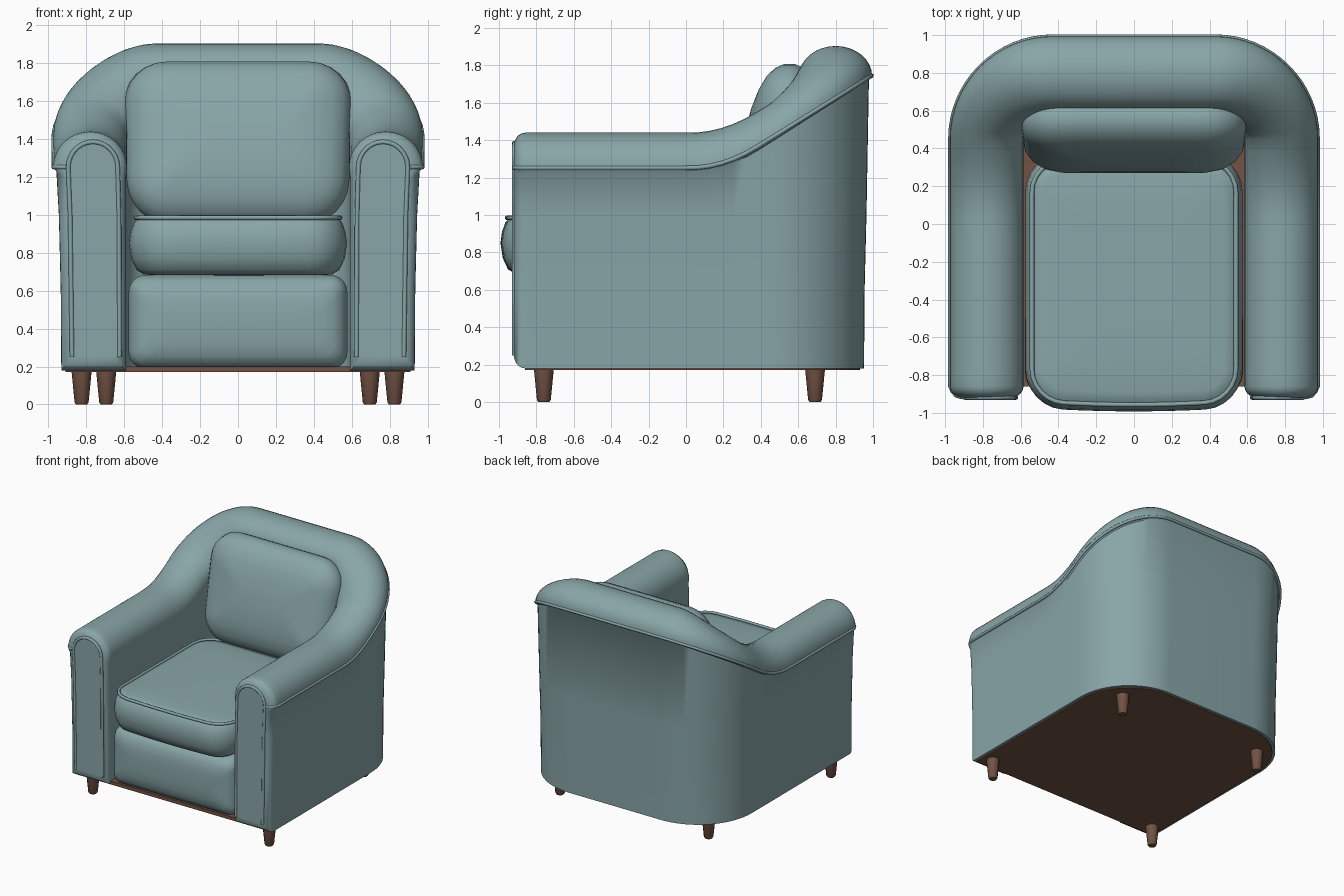
import bpy, bmesh, math
from mathutils import Vector as V

if "Cube" in bpy.data.objects:
    bpy.data.objects.remove(bpy.data.objects["Cube"])

def material(name, rgb):
    m = bpy.data.materials.new(name)
    m.diffuse_color = (*rgb, 1)
    m.use_nodes = True
    m.node_tree.nodes["Principled BSDF"].inputs["Base Color"].default_value = m.diffuse_color
    return m

FABRIC = material("fabric", (0.25, 0.38, 0.39))
WOOD = material("wood", (0.17, 0.085, 0.058))

def loft(name, rings, mat, angle=40):
    """Skin closed rings in order and cap both ends."""
    bm = bmesh.new()
    rows = [[bm.verts.new(p) for p in r] for r in rings]
    n = len(rows[0])
    for a, b in zip(rows, rows[1:]):
        for i in range(n):
            j = (i + 1) % n
            bm.faces.new((a[i], a[j], b[j], b[i]))
    bm.faces.new(rows[0][::-1])
    bm.faces.new(rows[-1])
    bmesh.ops.recalc_face_normals(bm, faces=bm.faces)
    me = bpy.data.meshes.new(name)
    bm.to_mesh(me)
    bm.free()
    ob = bpy.data.objects.new(name, me)
    bpy.context.collection.objects.link(ob)
    me.materials.append(mat)
    bpy.ops.object.select_all(action='DESELECT')
    ob.select_set(True)
    bpy.context.view_layer.objects.active = ob
    bpy.ops.object.shade_smooth_by_angle(angle=math.radians(angle))
    return ob

def piping(name, pts, radius=0.012, cyclic=False):
    cu = bpy.data.curves.new(name, 'CURVE')
    cu.dimensions = '3D'
    cu.bevel_depth, cu.bevel_resolution, cu.use_fill_caps = radius, 2, True
    sp = cu.splines.new('POLY')
    sp.points.add(len(pts) - 1)
    for p, c in zip(sp.points, pts):
        p.co = (*c, 1)
    sp.use_cyclic_u = cyclic
    cu.materials.append(FABRIC)
    bpy.context.collection.objects.link(bpy.data.objects.new(name, cu))

def outline(hw, hh, r, bow=0.0):
    """Rounded rectangle, optionally bowed out on its -v side."""
    corners = [(1, -1, -90), (1, 1, 0), (-1, 1, 90), (-1, -1, 180)]
    arcs = [[(sx * (hw - r) + r * math.cos(math.radians(a0 + 15 * k)),
              sy * (hh - r) + r * math.sin(math.radians(a0 + 15 * k))) for k in range(7)]
            for sx, sy, a0 in corners]
    pts = []
    for a, b in zip(arcs, arcs[1:] + arcs[:1]):
        pts += a
        p, q = a[-1], b[0]
        pts += [(p[0] + (q[0] - p[0]) * t / 8, p[1] + (q[1] - p[1]) * t / 8) for t in range(1, 8)]
    return [(u, v - (bow * (1 - (u / hw) ** 2) if v < 0 else 0)) for u, v in pts]

def pillow(name, hw, hh, r, profile, place, bow=0.0):
    """Stack inset outlines; profile is (inset, height) pairs."""
    loft(name, [[place(u, v, h) for u, v in outline(hw - i, hh - i, max(r - i, 0.06), bow)]
                for i, h in profile], FABRIC)

# U-shaped plan path: (centre point, outward direction)
CX, CY, R, HALF = 0.43, 0.45, 0.35, 0.195
FRONT = -0.86
right = [(V((CX + R, FRONT + (CY - FRONT) * k / 20)), V((1, 0))) for k in range(20)]
for k in range(17):
    a = math.pi / 2 * k / 16
    d = V((math.cos(a), math.sin(a)))
    right.append((V((CX, CY)) + d * R, d))
path = right + [(V((-c.x, c.y)), V((-d.x, d.y))) for c, d in reversed(right)]

def welt_height(c, d):
    y = (c + d * HALF).y
    t = min(max((y - 0.02) / 0.34, 0), 1)
    return 1.25 + (0.1 * t * t if y < 0.36 else 0.1 + 0.6 * (y - 0.36) + 0.02 * (y - 0.36))

def section(c, d, inset=0.0, dy=0.0):
    """Wall with rolled top, scaled in by inset for the soft arm ends."""
    w = welt_height(c, d)
    rise = 0.19 - 0.03 * max(0, d.y)
    prof = [(0.152, 0.18), (0.155, 0.6), (0.165, 1.0), (0.178, w - 0.02), (HALF, w)]
    prof += [(HALF * math.cos(math.pi * k / 16), w + rise * math.sin(math.pi * k / 16))
             for k in range(1, 16)]
    prof += [(-HALF, w), (-0.188, w - 0.06), (-0.188, 0.6), (-0.188, 0.18)]
    out = []
    for o, z in prof:
        p = c + d * o * (1 - inset / HALF)
        out.append((p.x, p.y - dy, 0.81 + (z - 0.81) * (1 - inset / 0.63)))
    return out

# Shell: arms and back in one sweep, with rounded front ends
ends = [(0.07 * (1 - math.cos(math.radians(a))), 0.06 * math.sin(math.radians(a)))
        for a in (18, 36, 54, 72, 86)]
rings = [section(*path[0], i, y) for i, y in reversed(ends)]
rings += [section(c, d) for c, d in path]
rings += [section(*path[-1], i, y) for i, y in ends]
loft("arms_and_back", rings, FABRIC)

# Welt under the roll, turned in over each arm front
def welt_point(c, d):
    p = c + d * 0.192
    return (p.x, p.y, welt_height(c, d) + 0.002)
tip = [(0.905, -0.917, 1.252), (0.94, -0.908, 1.252), (0.96, -0.885, 1.252)]
piping("roll_welt", tip + [welt_point(c, d) for c, d in path]
       + [(-x, y, z) for x, y, z in reversed(tip)])

# Piped panel on each arm front
for s, side in ((1, "right"), (-1, "left")):
    arch = [(0.765 + 0.13 * math.cos(math.pi * k / 14), 1.25 + 0.135 * math.sin(math.pi * k / 14))
            for k in range(15)]
    prof = [(0.875, 0.25), (0.885, 1.0)] + arch + [(0.628, 1.0), (0.625, 0.25)]
    piping(f"{side}_arm_piping", [(s * x, -0.919, z) for x, z in prof])
    loft(f"{side}_arm_panel", [[(s * x, y, z) for x, z in prof] for y in (-0.90, -0.922)], FABRIC)

# Seat cushion and its piping
SEAT = (0.575, 0.67, 0.2)
seat_place = lambda u, v, h: (u, v - 0.30, h)
pillow("seat_cushion", *SEAT,
       [(0.25, 0.68), (0.08, 0.685), (0.04, 0.71), (0.012, 0.77), (0, 0.85), (0.008, 0.91),
        (0.026, 0.96), (0.045, 0.982), (0.1, 0.992), (0.25, 0.998), (0.45, 1.0)],
       seat_place, 0.022)
piping("seat_piping", [seat_place(u, v, 0.985) for u, v in
                       outline(SEAT[0] - 0.035, SEAT[1] - 0.035, 0.165, 0.022)], 0.012, True)

# Padded front below the seat
pillow("front_panel", 0.577, 0.248, 0.09,
       [(0, -0.5), (0, -0.79), (0.008, -0.83), (0.03, -0.87), (0.07, -0.895), (0.13, -0.908),
        (0.2, -0.912)], lambda u, v, h: (u, h, 0.435 + v))

# Leaning back cushion
T = math.radians(13)
def back_place(u, v, h):
    u *= 0.98 + 0.05 * v
    return (u, 0.48 + v * math.sin(T) - h * math.cos(T), 1.38 + v * math.cos(T) + h * math.sin(T))
pillow("back_cushion", 0.605, 0.44, 0.23,
       [(0.3, -0.125), (0.12, -0.12), (0.05, -0.095), (0.012, -0.05), (0, 0), (0.012, 0.05),
        (0.045, 0.095), (0.1, 0.13), (0.18, 0.155), (0.28, 0.17), (0.39, 0.177)], back_place)

# Base board following the shell plan
plan = [c + d * 0.13 for c, d in path]
loft("base_board", [[(p.x, p.y, z) for p in plan] for z in (0.172, 0.2)], WOOD)

# Tapered legs
for s, side in ((1, "right"), (-1, "left")):
    for x, y, end in ((0.825, -0.76, "front"), (0.695, 0.69, "back")):
        loft(f"{side}_{end}_leg",
             [[(s * x + r * math.cos(math.tau * k / 12), y + r * math.sin(math.tau * k / 12), z)
               for k in range(12)]
              for r, z in ((0.03, 0), (0.037, 0.012), (0.054, 0.185))], WOOD)
